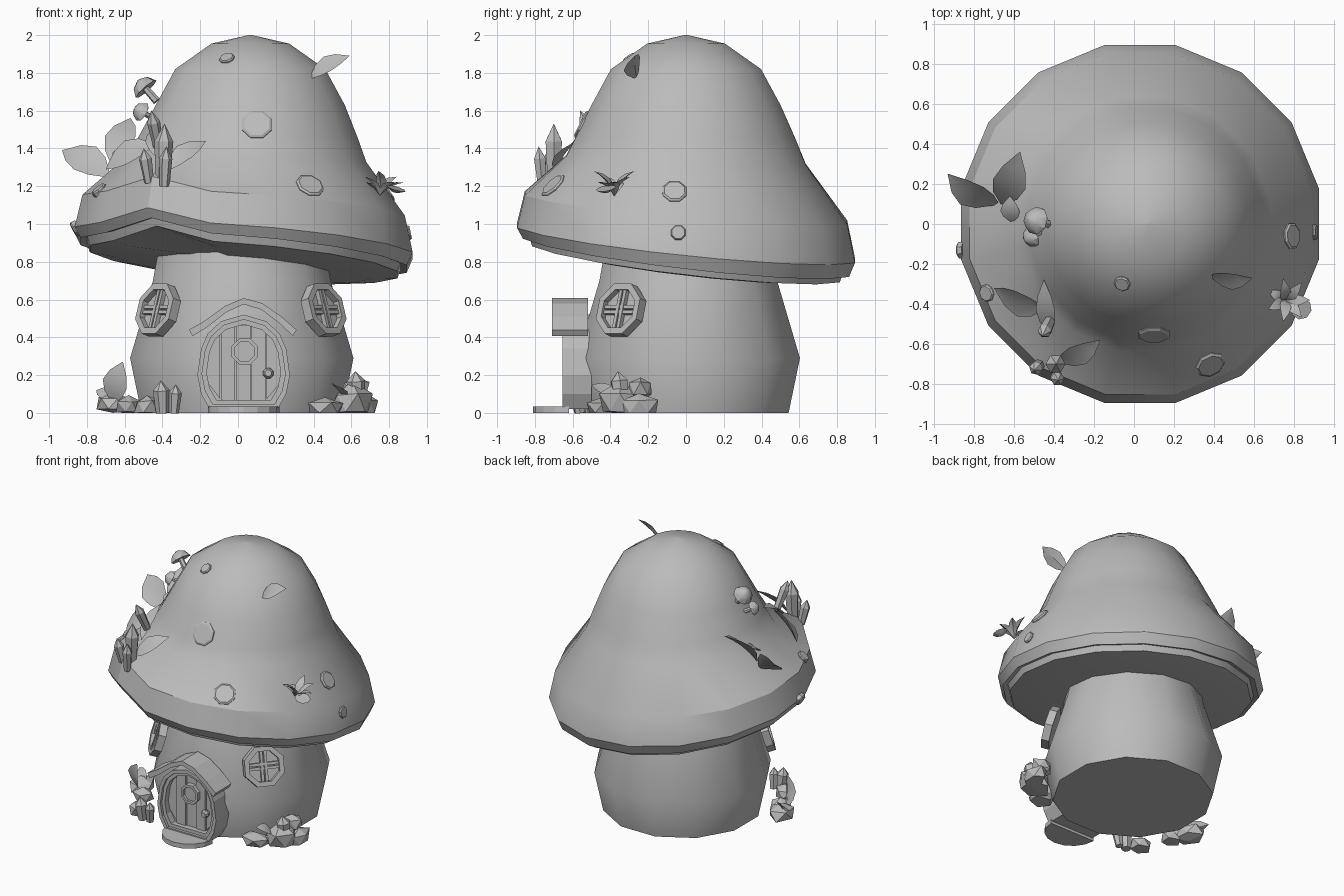
import bpy, bmesh, math, random
from mathutils import Vector, Matrix
from mathutils.bvhtree import BVHTree

random.seed(4)
if "Cube" in bpy.data.objects:
    bpy.data.objects.remove(bpy.data.objects["Cube"])

grey = bpy.data.materials.new("plain grey")
grey.use_nodes = True
grey.diffuse_color = (0.5, 0.5, 0.5, 1)
grey.node_tree.nodes["Principled BSDF"].inputs["Base Color"].default_value = (0.5, 0.5, 0.5, 1)


def finish(bm, name, matrix=Matrix(), smooth=None):
    bmesh.ops.remove_doubles(bm, verts=bm.verts, dist=0.0005)
    bmesh.ops.recalc_face_normals(bm, faces=bm.faces)
    bm.transform(matrix)
    mesh = bpy.data.meshes.new(name)
    bm.to_mesh(mesh)
    mesh.materials.append(grey)
    obj = bpy.data.objects.new(name, mesh)
    bpy.context.collection.objects.link(obj)
    if smooth:
        bpy.ops.object.select_all(action='DESELECT')
        obj.select_set(True)
        bpy.context.view_layer.objects.active = obj
        bpy.ops.object.shade_smooth_by_angle(angle=math.radians(smooth))
    tree = BVHTree.FromBMesh(bm)
    bm.free()
    return tree


def facing(loc, normal):
    """Local x right, y up, z outward."""
    n = Vector(normal).normalized()
    x = Vector((0, 0, 1)).cross(n).normalized()
    m = Matrix((x, n.cross(x), n)).transposed().to_4x4()
    return Matrix.Translation(loc) @ m


def loft(name, rings, matrix=Matrix(), smooth=None, closed=False):
    bm = bmesh.new()
    vs = [[bm.verts.new(p) for p in ring] for ring in rings]
    n = len(vs[0])
    pairs = list(zip(vs, vs[1:])) + ([(vs[-1], vs[0])] if closed else [])
    for a, b in pairs:
        for i in range(n):
            bm.faces.new((a[i], a[(i + 1) % n], b[(i + 1) % n], b[i]))
    if not closed:
        bm.faces.new(vs[0])
        bm.faces.new(vs[-1])
    return finish(bm, name, matrix, smooth)


def polygon(r, n, z=0, phase=0.5):
    return [Vector((r * math.cos((i + phase) * math.tau / n),
                    r * math.sin((i + phase) * math.tau / n), z)) for i in range(n)]


def prism(name, pts, z0, z1, matrix):
    loft(name, [[(x, y, z) for x, y in pts] for z in (z0, z1)], matrix)


def hollow_frame(name, pts, scale, centre, z0, z1, matrix):
    cx, cy = centre
    inner = [(cx + (x - cx) * scale, cy + (y - cy) * scale) for x, y in pts]
    loft(name, [[(x, y, z) for x, y in p] for p, z in
                ((pts, z0), (pts, z1), (inner, z1), (inner, z0))], matrix, closed=True)


def box(name, x0, x1, y0, y1, z0, z1, matrix):
    prism(name, [(x0, y0), (x1, y0), (x1, y1), (x0, y1)], z0, z1, matrix)


def leaf(name, base, tip, width, up=(-0.2, -0.7, 0.7), bend=0.07):
    base, tip, up = Vector(base), Vector(tip), Vector(up)
    axis = tip - base
    side = axis.cross(up).normalized()
    lift = side.cross(axis).normalized()
    rings = []
    for t, w in ((0, 0.08), (0.25, 0.75), (0.5, 1), (0.75, 0.7), (1, 0.02)):
        c = base + axis * t + lift * (bend * axis.length * math.sin(t * math.pi))
        s, h = side * (w * width / 2), lift * (w * width * 0.12)
        th = lift * 0.008 * w
        rings.append([c - s + h, c - th, c + s + h, c + th])
    loft(name, rings, smooth=40)


def crystal(name, base, tip, r):
    axis = Vector(tip) - Vector(base)
    h = axis.length
    loft(name, [polygon(r * k, 6, z * h) for k, z in ((0.75, 0), (1, 0.7), (0.02, 1))],
         facing(base, axis + Vector((0.001, 0, 0))))


def rock(name, loc, size):
    bm = bmesh.new()
    bmesh.ops.create_icosphere(bm, subdivisions=1, radius=1)
    for v in bm.verts:
        v.co *= random.uniform(0.8, 1.15)
        v.co = Vector(v.co[i] * size[i] for i in range(3)) + Vector(loc)
        v.co.z = max(v.co.z, 0)
    finish(bm, name)


# stem
stem_profile = ((0.55, 0), (0.612, 0.29), (0.487, 0.7), (0.45, 0.9))
loft("stem", [[p + Vector((0.02, 0.012, 0)) for p in polygon(r, 12, z)]
              for r, z in stem_profile], smooth=31)

# tilted cap with a banded rim: radius, height, amount of tilt
cap_profile = ((0.01, 2, 0), (0.21, 1.955, 0), (0.405, 1.82, 0), (0.51, 1.63, 0), (0.59, 1.46, 0.15),
               (0.645, 1.34, 0.4), (0.87, 1.085, 1), (0.912, 0.9, 1.15), (0.88, 0.835, 1.3),
               (0.845, 0.845, 1.3), (0.83, 0.8, 1.3), (0.7, 0.785, 1.3), (0.4, 0.775, 1.3))
cap_rings = []
for r, z, tilt in cap_profile:
    ring = polygon(r, 16, z)
    for i, p in enumerate(ring):
        p.z -= tilt * (0.065 * p.x + 0.09 * p.y)
        if i == 10 and r > 0.65:
            p.z += 0.07
        p.x += 0.03 + 0.035 * min(1, max(0, (z - 1.1) / 0.5))
    cap_rings.append(ring)
cap = loft("cap", cap_rings, smooth=27)

# cap spots
for x, y, z, r in ((0.1, -0.56, 1.53, 0.085), (0.38, -0.7, 1.2, 0.078), (-0.06, -0.3, 1.88, 0.042),
                   (0.8, -0.06, 1.18, 0.068), (0.93, -0.04, 0.96, 0.042),
                   (-0.85, -0.13, 0.98, 0.045), (-0.75, -0.35, 1.2, 0.045)):
    loc, normal, _, _ = cap.find_nearest(Vector((x, y, z)))
    loft("cap_spot", [polygon(r, 8, -0.02), polygon(r, 8, 0.006), polygon(r * 0.85, 8, 0.014)],
         facing(loc, normal))

# round windows on both sides of the door
for side in (-1, 1):
    m = facing((side * 0.44 + 0.015, -0.345, 0.545), (side * 0.76, -0.63, 0.3))
    octagon = [(p.x, p.y) for p in polygon(0.15, 8)]
    hollow_frame("window_frame", octagon, 0.76, (0, 0), -0.03, 0.025, m)
    prism("window_pane", [(x * 0.8, y * 0.8) for x, y in octagon], -0.03, -0.01, m)
    for off in (-0.014, 0.014):
        box("window_bar_upright", off - 0.01, off + 0.01, -0.12, 0.12, -0.02, 0.015, m)
        box("window_bar_level", -0.12, 0.12, off - 0.01, off + 0.01, -0.02, 0.011, m)

# door with frame, planks, porthole and knob
front = facing((0.03, -0.58, 0), (0, -1, 0))
half = ((0.12, 0.485), (0.19, 0.42), (0.225, 0.34), (0.245, 0.2), (0.225, 0.1), (0.18, 0.02))
outline = [(0, 0.52)] + list(half) + [(-x, z) for x, z in reversed(half)]
hollow_frame("door_frame", outline, 0.9, (0, 0.26), -0.08, 0.075, front)
hollow_frame("door_inner_frame", [(x * 0.92, 0.26 + (z - 0.26) * 0.92) for x, z in outline],
             0.87, (0, 0.26), -0.08, 0.055, front)


def arch(x, sign):
    return 0.25 + sign * 0.215 * math.sqrt(max(0, 1 - (x / 0.215) ** 2))


for i in range(5):
    a, b = -0.2 + i * 0.08, -0.125 + i * 0.08
    mid = (a + b) / 2
    prism("door_plank", [(a, arch(a, -1)), (b, arch(b, -1)), (b, arch(b, 1)),
                         (mid, arch(mid, 1)), (a, arch(a, 1))], -0.08, 0.012 + 0.01 * (i % 2), front)
prism("door_back", [(x * 0.85, 0.26 + (z - 0.26) * 0.85) for x, z in outline], -0.08, 0.004, front)
porthole = [(p.x + 0.005, p.y + 0.325) for p in polygon(0.075, 8)]
hollow_frame("door_porthole", porthole, 0.74, (0.005, 0.325), 0, 0.05, front)
prism("door_porthole_glass", [(x, 0.325 + (y - 0.325) * 0.8) for x, y in porthole], 0, 0.03, front)
loft("door_knob", [polygon(r, 8, z) for r, z in ((0.015, 0), (0.03, 0.04), (0.018, 0.065))],
     front @ Matrix.Translation((0.13, 0.21, 0)))

# arched porch roof and doorstep
roof = ((-0.29, 0.44), (-0.21, 0.485), (-0.1, 0.565), (0, 0.608), (0.1, 0.58), (0.2, 0.51), (0.28, 0.44))
prism("porch_roof", list(roof) + [(x * 0.93, z - 0.033) for x, z in reversed(roof)], -0.06, 0.13, front)
step = [(0.19 * math.cos(i * math.pi / 8), -0.62 - 0.19 * math.sin(i * math.pi / 8)) for i in range(9)]
prism("doorstep", step, 0, 0.035, Matrix.Translation((0.03, 0, 0)))

# leaves on the cap
for base, tip, width in (((0.38, -0.26, 1.77), (0.59, -0.27, 1.89), 0.12),
                         ((-0.68, 0.1, 1.25), (-0.93, 0.25, 1.39), 0.19),
                         ((-0.66, 0.1, 1.3), (-0.57, 0.36, 1.56), 0.17),
                         ((-0.61, 0.01, 1.33), (-0.62, 0.14, 1.4), 0.1),
                         ((-0.44, -0.42, 1.42), (-0.7, -0.32, 1.29), 0.18),
                         ((-0.42, -0.55, 1.34), (-0.45, -0.28, 1.5), 0.1),
                         ((-0.38, -0.69, 1.28), (-0.17, -0.58, 1.44), 0.13)):
    leaf("cap_leaf", base, tip, width)

# crystals on the cap and by the stem
for base, tip, r in (((-0.4, -0.7, 1.22), (-0.39, -0.7, 1.53), 0.05),
                     ((-0.39, -0.76, 1.2), (-0.38, -0.78, 1.41), 0.035),
                     ((-0.47, -0.7, 1.22), (-0.5, -0.73, 1.4), 0.035),
                     ((-0.42, -0.48, 1.4), (-0.46, -0.56, 1.6), 0.035),
                     ((-0.4, -0.56, 0), (-0.41, -0.58, 0.17), 0.045),
                     ((-0.34, -0.56, 0), (-0.33, -0.58, 0.15), 0.035),
                     ((0.63, -0.34, 0.05), (0.62, -0.36, 0.22), 0.05)):
    crystal("crystal", base, tip, r)

# small mushrooms growing on the cap
for base, top, r in (((-0.43, 0, 1.65), (-0.5, 0.02, 1.73), 0.072),
                     ((-0.45, -0.03, 1.56), (-0.52, -0.07, 1.6), 0.055)):
    axis = Vector(top) - Vector(base)
    loft("mushroom_stalk", [polygon(r * 0.3, 6), polygon(r * 0.25, 6, axis.length)], facing(base, axis))
    loft("mushroom_cap", [polygon(r * k, 8, r * z) for k, z in
                          ((0.3, -0.25), (1, -0.3), (0.7, 0.3), (0.1, 0.6))], facing(top, axis), smooth=40)

# leafy rosette on the right of the cap
for i in range(7):
    a = i * math.tau / 7
    heart = Vector((0.75, -0.38, 1.15))
    reach = Vector((0.11 * math.cos(a) + 0.02, 0.11 * math.sin(a), 0.07 + 0.03 * (i % 3)))
    leaf("rosette_leaf", heart, heart + reach, 0.06, (0.2, 0, 1), 0.15)
loft("rosette_flower", [polygon(0.02, 8), polygon(0.055, 8, 0.02)], facing((0.83, -0.42, 1.17), (0.3, -0.2, 1)))

# rocks and leaves on the ground
for loc, size in (((0.46, -0.44, 0.02), (0.11, 0.09, 0.07)), ((0.6, -0.35, 0.05), (0.12, 0.12, 0.11)),
                  ((0.68, -0.25, 0.03), (0.07, 0.11, 0.08)), ((0.62, -0.24, 0.13), (0.08, 0.07, 0.07)),
                  ((-0.48, -0.5, 0.03), (0.08, 0.08, 0.07)), ((-0.66, -0.2, 0.05), (0.1, 0.12, 0.07)),
                  ((-0.58, -0.3, 0.03), (0.07, 0.08, 0.06))):
    rock("rock", loc, size)
leaf("ground_leaf", (-0.66, -0.25, 0.05), (-0.61, -0.33, 0.27), 0.15, (-0.5, -1, 0))
leaf("ground_leaf", (-0.62, -0.22, 0.06), (-0.75, -0.1, 0.12), 0.1)
leaf("ground_leaf", (0.56, -0.38, 0.08), (0.5, -0.5, 0.15), 0.1)
